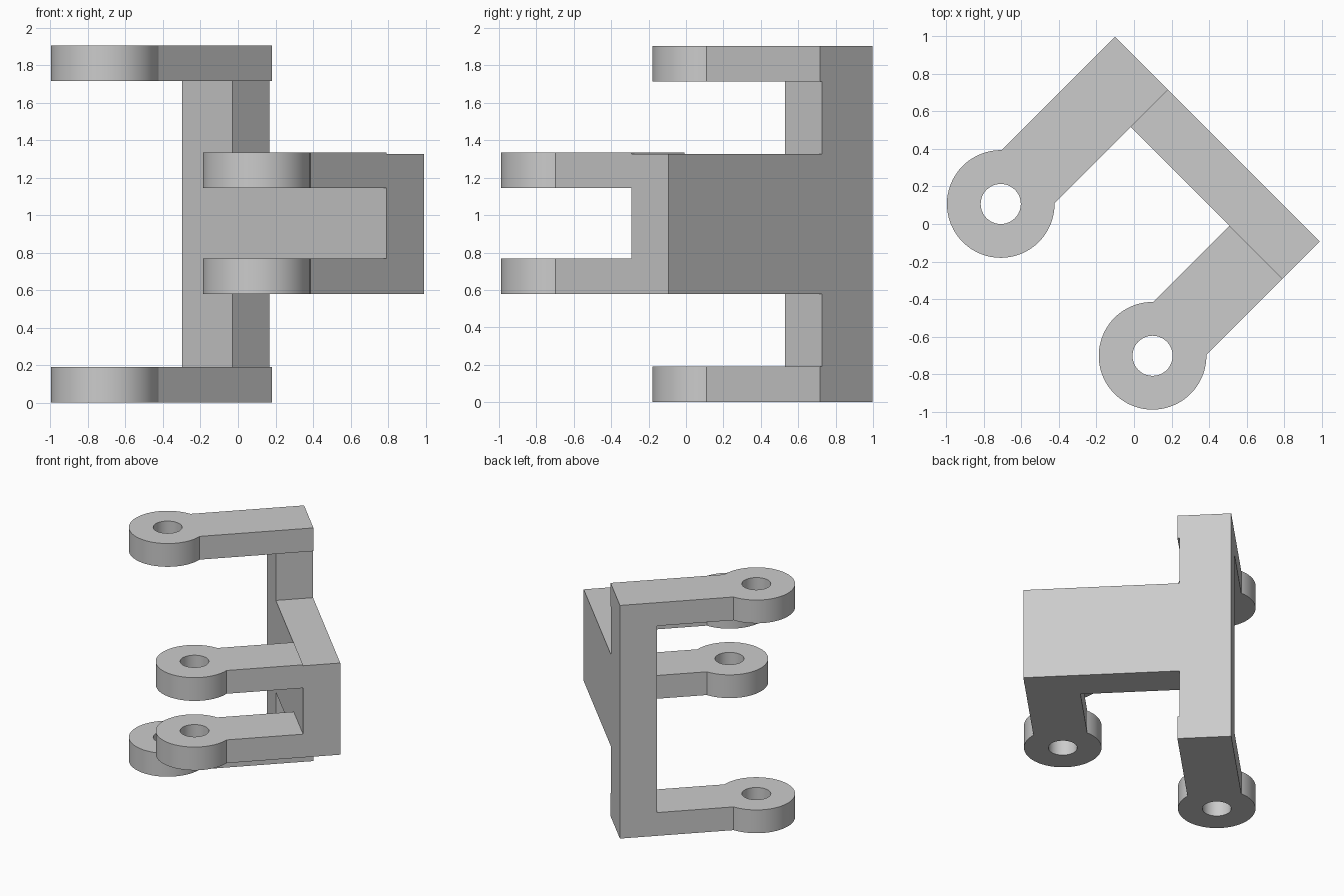
import bpy, bmesh, math
from mathutils import Matrix, Vector

if "Cube" in bpy.data.objects:
    bpy.data.objects.remove(bpy.data.objects["Cube"], do_unlink=True)

grey = bpy.data.materials.new("plain grey")
grey.use_nodes = True
grey.diffuse_color = (0.6, 0.6, 0.6, 1)
grey.node_tree.nodes["Principled BSDF"].inputs["Base Color"].default_value = (0.6, 0.6, 0.6, 1)

# Working axes: local x runs along the arms, local y across them
TURN = Matrix.Rotation(math.radians(45), 4, 'Z')
HEIGHT, THICK = 1.905, 0.19
INNER, OUTER = 0.354, 0.634      # spine faces along the arms
RING_U, RING_R, HOLE_R = -0.427, 0.287, 0.107
HALF = 0.2                       # half width of an arm


def extrude_loops(name, loops, direction):
    """Fill an outline (with optional holes) and extrude it into a solid."""
    bm = bmesh.new()
    edges = []
    for loop in loops:
        vs = [bm.verts.new(p) for p in loop]
        edges += [bm.edges.new((a, b)) for a, b in zip(vs, vs[1:] + vs[:1])]
    bmesh.ops.triangle_fill(bm, edges=edges, use_beauty=True)
    ext = bmesh.ops.extrude_face_region(bm, geom=bm.faces[:], use_keep_orig=True)
    moved = [g for g in ext["geom"] if isinstance(g, bmesh.types.BMVert)]
    bmesh.ops.translate(bm, verts=moved, vec=Vector(direction))
    bmesh.ops.recalc_face_normals(bm, faces=bm.faces[:])
    bmesh.ops.dissolve_limit(bm, angle_limit=0.001, verts=bm.verts[:], edges=bm.edges[:])
    bm.transform(TURN)
    mesh = bpy.data.meshes.new(name)
    bm.to_mesh(mesh)
    bm.free()
    mesh.materials.append(grey)
    obj = bpy.data.objects.new(name, mesh)
    bpy.context.collection.objects.link(obj)
    bpy.ops.object.select_all(action='DESELECT')
    obj.select_set(True)
    bpy.context.view_layer.objects.active = obj
    bpy.ops.object.shade_smooth_by_angle(angle=math.radians(30))
    return obj


def arc(cy, z, radius, start, end, count):
    steps = [start + (end - start) * i / count for i in range(count + 1)]
    return [(RING_U + radius * math.cos(a), cy + radius * math.sin(a), z) for a in steps]


def hinge_arm(name, cy, z):
    """Flat arm ending in a round eye with a pin hole."""
    a = math.asin(HALF / RING_R)
    outline = arc(cy, z, RING_R, a, 2 * math.pi - a, 64)
    outline += [(INNER, cy - HALF, z), (INNER, cy + HALF, z)]
    hole = arc(cy, z, HOLE_R, 0, 2 * math.pi, 48)[:-1]
    extrude_loops(name, [outline, hole], (0, 0, THICK))


# Local y is positive towards the tall fork
TALL, SHORT = 0.578, -0.567
LOW, HIGH = 0.578, 1.335         # height range of the short fork

# Spine: tall post, side plate and arm roots in one profile
half = [(TALL + HALF, 0), (TALL - HALF, 0), (TALL - HALF, THICK), (0.395, THICK),
        (0.395, LOW), (SHORT - HALF, LOW)]
profile = half + [(y, HEIGHT - z) for y, z in reversed(half)]
extrude_loops("spine_plate", [[(INNER, y, z) for y, z in profile]], (OUTER - INNER, 0, 0))

# Two forks of hinge arms
hinge_arm("tall_fork_lower_arm", TALL, 0)
hinge_arm("tall_fork_upper_arm", TALL, HEIGHT - THICK)
hinge_arm("short_fork_lower_arm", SHORT, LOW)
hinge_arm("short_fork_upper_arm", SHORT, HIGH - THICK)
